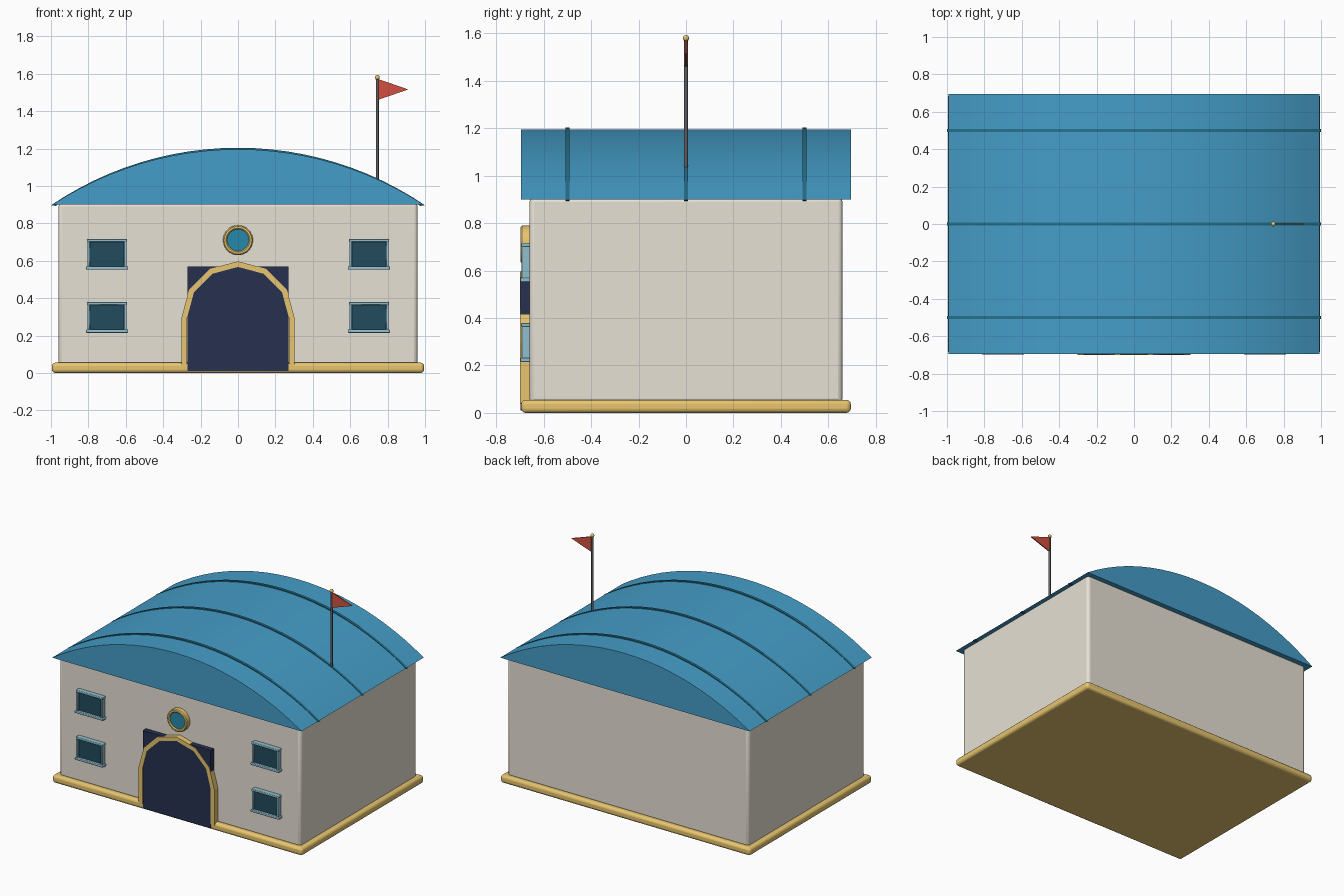
import bpy, bmesh, math
from mathutils import Matrix

if "Cube" in bpy.data.objects:
    bpy.data.objects.remove(bpy.data.objects["Cube"])


def material(name, rgb):
    m = bpy.data.materials.new(name)
    m.diffuse_color = (*rgb, 1)
    m.use_nodes = True
    m.node_tree.nodes["Principled BSDF"].inputs["Base Color"].default_value = m.diffuse_color
    return m


CREAM = material("cream_wall", (0.80, 0.75, 0.66))
GOLD = material("gold_trim", (0.80, 0.56, 0.16))
BLUE = material("blue_roof", (0.06, 0.34, 0.58))
RIB = material("dark_blue_rib", (0.02, 0.17, 0.27))
NAVY = material("navy_door", (0.02, 0.03, 0.08))
GLASS = material("window_glass", (0.015, 0.07, 0.11))
PALE = material("pale_blue_frame", (0.28, 0.52, 0.62))
TEAL = material("teal_disc", (0.02, 0.25, 0.40))
RED = material("red_flag", (0.65, 0.08, 0.05))
STEEL = material("steel_pole", (0.12, 0.12, 0.13))


def finish(name, bm, mat, bevel=0, segments=3, smooth=True):
    bmesh.ops.recalc_face_normals(bm, faces=bm.faces[:])
    mesh = bpy.data.meshes.new(name)
    bm.to_mesh(mesh)
    bm.free()
    mesh.materials.append(mat)
    ob = bpy.data.objects.new(name, mesh)
    bpy.context.collection.objects.link(ob)
    if bevel:
        mod = ob.modifiers.new("bevel", "BEVEL")
        mod.width, mod.segments = bevel, segments
    if smooth:
        bpy.ops.object.select_all(action="DESELECT")
        ob.select_set(True)
        bpy.context.view_layer.objects.active = ob
        bpy.ops.object.shade_smooth_by_angle(angle=math.radians(35))
    return ob


def box(name, x, y, z, mat, bevel=0, segments=3):
    bm = bmesh.new()
    bmesh.ops.create_cube(bm, size=1)
    for v in bm.verts:
        v.co = [(a + b) / 2 + c * (b - a) for c, (a, b) in zip(v.co, (x, y, z))]
    return finish(name, bm, mat, bevel, segments)


def prism(name, points, y0, y1, mat, smooth=True):
    """Extrude an x-z outline from y0 to y1."""
    bm = bmesh.new()
    face = bm.faces.new([bm.verts.new((x, y0, z)) for x, z in points])
    ext = bmesh.ops.extrude_face_region(bm, geom=[face])["geom"]
    for v in ext:
        if isinstance(v, bmesh.types.BMVert):
            v.co.y = y1
    return finish(name, bm, mat, smooth=smooth)


def cylinder(name, r, depth, centre, mat, along_y=False, sides=32):
    bm = bmesh.new()
    rot = Matrix.Rotation(math.pi / 2, 4, "X") if along_y else Matrix()
    bmesh.ops.create_cone(bm, cap_ends=True, segments=sides, radius1=r, radius2=r,
                          depth=depth, matrix=Matrix.Translation(centre) @ rot)
    return finish(name, bm, mat)


def arc(half, rise, z0, n=24):
    r = (half ** 2 + rise ** 2) / (2 * rise)
    a = math.asin(half / r)
    return [(r * math.sin(t), z0 + rise - r + r * math.cos(t))
            for t in (-a + 2 * a * i / n for i in range(n + 1))]


# Base and walls
box("base_plinth", (-0.995, 0.995), (-0.695, 0.695), (0, 0.055), GOLD, 0.018)
box("walls", (-0.96, 0.96), (-0.66, 0.66), (0.04, 0.91), CREAM, 0.02)

# Vaulted roof with three ribs
prism("vaulted_roof", arc(0.992, 0.296, 0.9), -0.695, 0.695, BLUE)
for i, y in enumerate((-0.5, 0, 0.5)):
    band = arc(0.999, 0.307, 0.897) + arc(0.975, 0.287, 0.893)[::-1]
    prism(f"roof_rib_{i}", band, y - 0.009, y + 0.009, RIB)

# Door and faceted arch surround
box("door", (-0.27, 0.27), (-0.697, -0.65), (0.01, 0.57), NAVY)


def arch(r):
    curve = [(r * math.cos(math.radians(a)), 0.295 + r * math.sin(math.radians(a)))
             for a in range(0, 181, 30)]
    return [(r, 0.04)] + curve + [(-r, 0.04)]


prism("door_arch", arch(0.302) + arch(0.272)[::-1], -0.7, -0.655, GOLD, smooth=False)

# Round ornament above the door
cylinder("round_disc", 0.062, 0.035, (0, -0.671, 0.71), TEAL, along_y=True)
circle = [(math.cos(i * math.tau / 40), math.sin(i * math.tau / 40)) for i in range(40)]
bm = bmesh.new()
section = [(0.058, -0.65), (0.058, -0.691), (0.064, -0.697),
           (0.074, -0.697), (0.08, -0.691), (0.08, -0.65)]
rings = [[bm.verts.new((r * c, y, 0.71 + r * s)) for c, s in circle] for r, y in section]
for a, b in zip(rings, rings[1:] + rings[:1]):
    for i in range(40):
        j = (i + 1) % 40
        bm.faces.new((a[i], a[j], b[j], b[i]))
finish("round_ring", bm, GOLD)

# Front windows
for side in (-1, 1):
    for level, z in (("lower", 0.30), ("upper", 0.637)):
        tag = f"{level}_{'left' if side < 0 else 'right'}"
        x = side * 0.70
        box("glass_" + tag, (x - 0.1, x + 0.1), (-0.68, -0.65), (z - 0.07, z + 0.07), GLASS)
        box("lintel_" + tag, (x - 0.107, x + 0.107), (-0.695, -0.655),
            (z + 0.064, z + 0.08), PALE, 0.004, 2)
        box("sill_" + tag, (x - 0.113, x + 0.113), (-0.698, -0.655),
            (z - 0.085, z - 0.068), PALE, 0.004, 2)
        for s in (-1, 1):
            c = x + s * 0.098
            box(f"jamb_{tag}_{s}", (c - 0.007, c + 0.007), (-0.693, -0.655),
                (z - 0.07, z + 0.07), PALE, 0.003, 2)

# Flag, pole and finial
cylinder("flag_pole", 0.008, 0.57, (0.745, 0, 1.295), STEEL, sides=12)
bm = bmesh.new()
bmesh.ops.create_uvsphere(bm, u_segments=12, v_segments=8, radius=0.013,
                          matrix=Matrix.Translation((0.745, 0, 1.58)))
finish("pole_finial", bm, GOLD)
prism("flag", [(0.748, 1.572), (0.748, 1.46), (0.91, 1.516)], -0.004, 0.004, RED)
